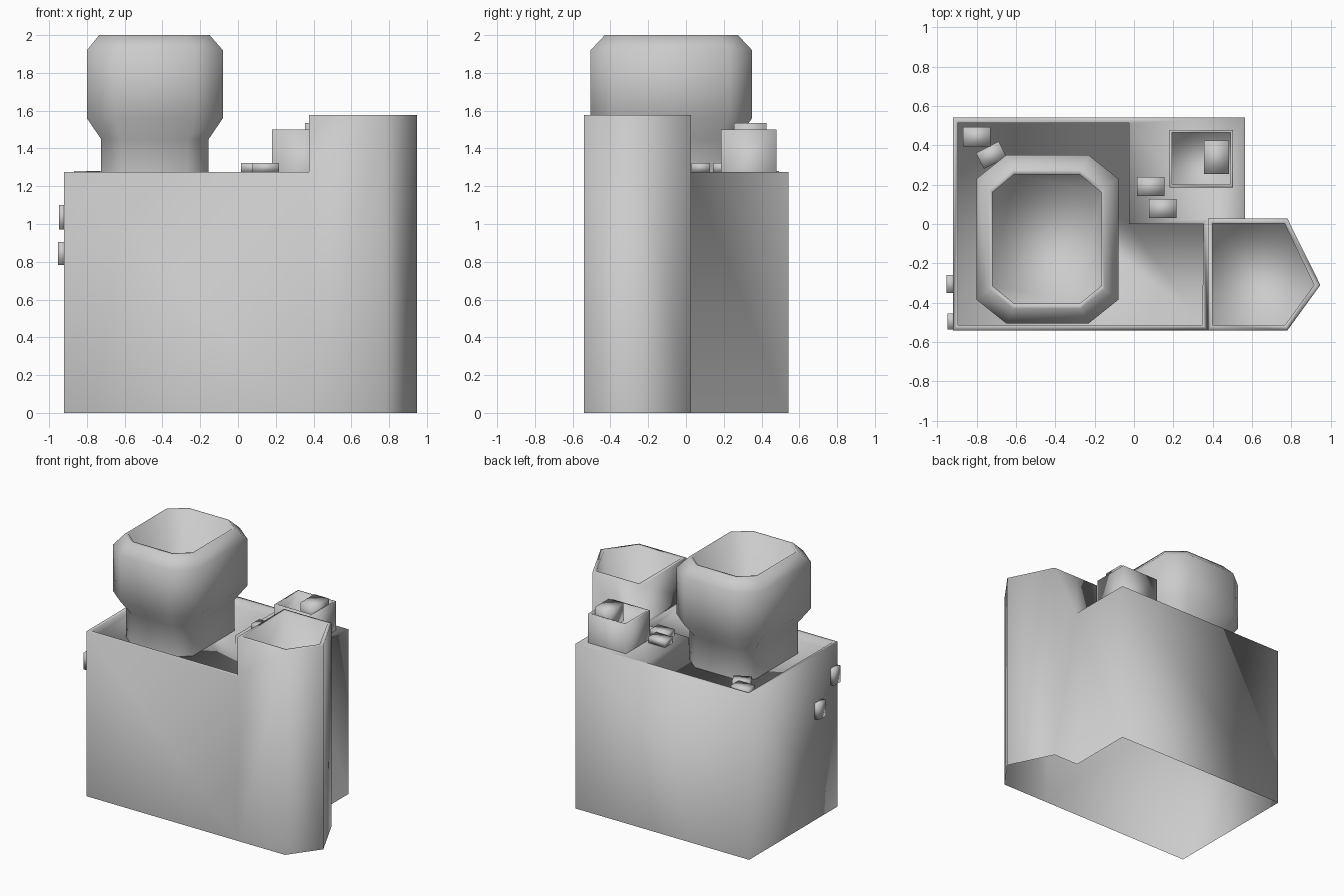
import bpy, bmesh, math
from mathutils import Matrix

if "Cube" in bpy.data.objects:
    bpy.data.objects.remove(bpy.data.objects["Cube"])


def finish(bm, name):
    bmesh.ops.remove_doubles(bm, verts=bm.verts[:], dist=1e-5)
    bmesh.ops.recalc_face_normals(bm, faces=bm.faces[:])
    for f in bm.faces:
        f.smooth = True
    mesh = bpy.data.meshes.new(name)
    bm.to_mesh(mesh)
    bm.free()
    ob = bpy.data.objects.new(name, mesh)
    bpy.context.collection.objects.link(ob)
    return ob


def ring(bm, pts, z):
    return [bm.verts.new((x, y, z)) for x, y in pts]


def skin(bm, a, b):
    n = len(a)
    for i in range(n):
        j = (i + 1) % n
        bm.faces.new((a[i], a[j], b[j], b[i]))


def sunk_top(bm, outer, inner, z, floor):
    """Flat rim between two outlines, then inner walls and a floor."""
    rim, lip, bed = ring(bm, outer, z), ring(bm, inner, z), ring(bm, inner, floor)
    edges = [bm.edges.new((r[i - 1], r[i])) for r in (rim, lip) for i in range(len(r))]
    bmesh.ops.triangle_fill(bm, use_beauty=True, edges=edges)
    skin(bm, lip, bed)
    bm.faces.new(bed)


def rect(x0, x1, y0, y1):
    return [(x0, y0), (x1, y0), (x1, y1), (x0, y1)]


def octagon(x0, x1, y0, y1, cx, cy):
    return [(x0 + cx, y0), (x1 - cx, y0), (x1, y0 + cy), (x1, y1 - cy),
            (x1 - cx, y1), (x0 + cx, y1), (x0, y1 - cy), (x0, y0 + cy)]


def box(name, x0, x1, y0, y1, z0, z1, turn=0):
    bm = bmesh.new()
    m = (Matrix.Translation(((x0 + x1) / 2, (y0 + y1) / 2, (z0 + z1) / 2))
         @ Matrix.Rotation(math.radians(turn), 4, 'Z')
         @ Matrix.Diagonal((x1 - x0, y1 - y0, z1 - z0, 1)))
    bmesh.ops.create_cube(bm, size=1, matrix=m)
    return finish(bm, name)


ROOF, FLOOR, TOWER = 1.275, 1.21, 1.578

# Main block and pointed corner tower, one open-bottomed shell
A, B, C, D = (-.92, -.54), (.375, -.54), (.78, -.54), (.947, -.31)
E, F, G, H, J = (.78, .027), (.565, .027), (.565, .542), (-.92, .542), (.375, .027)
bm = bmesh.new()
walls = [(A, B, 0, ROOF), (B, C, 0, TOWER), (C, D, 0, TOWER), (D, E, 0, TOWER),
         (E, F, 0, TOWER), (F, G, 0, ROOF), (G, H, 0, ROOF), (H, A, 0, ROOF),
         (F, J, ROOF, TOWER), (J, B, ROOF, TOWER)]
for p, q, z0, z1 in walls:
    # points at roof height on the tower walls keep the shell joined
    left = [z0] + ([ROOF] if p == B else []) + [z1]
    right = [z0] + ([ROOF] if q == F and z1 == TOWER else []) + [z1]
    pts = [(*q, z) for z in right] + [(*p, z) for z in reversed(left)]
    bm.faces.new([bm.verts.new(c) for c in pts])
sunk_top(bm, [A, B, J, F, G, H],
         [(-.895, -.512), (.347, -.512), (.353, 0), (-.025, 0), (-.025, .513), (-.895, .513)],
         ROOF, FLOOR)
sunk_top(bm, [B, C, D, E, F, J],
         [(.4, -.512), (.768, -.512), (.915, -.31), (.765, .002), (.4, .002)],
         TOWER, 1.1)
finish(bm, "main_block_with_tower")

# Large roof stack: octagonal sections from neck to rim, then down inside
sections = [
    (FLOOR, octagon(-.725, -.155, -.425, .27, .11, .09)),
    (1.45, octagon(-.725, -.155, -.425, .27, .11, .09)),
    (1.56, octagon(-.80, -.08, -.505, .35, .15, .12)),
    (1.92, octagon(-.80, -.08, -.505, .35, .15, .12)),
    (2.0, octagon(-.735, -.15, -.43, .275, .12, .10)),
    (2.0, octagon(-.718, -.167, -.405, .252, .11, .09)),
    (1.55, octagon(-.718, -.167, -.405, .252, .11, .09)),
]
bm = bmesh.new()
rings = [ring(bm, pts, z) for z, pts in sections]
for a, b in zip(rings, rings[1:]):
    skin(bm, a, b)
bm.faces.new(rings[-1])
finish(bm, "roof_stack")

# Open housing with a unit inside
bm = bmesh.new()
outer = rect(.18, .503, .185, .478)
skin(bm, ring(bm, outer, ROOF), ring(bm, outer, 1.5))
sunk_top(bm, outer, rect(.194, .49, .2, .464), 1.5, 1.4)
finish(bm, "roof_housing")
box("housing_unit", .355, .483, .255, .425, 1.4, 1.535)

# Small roof units: x0, x1, y0, y1, z0, z1, turn
units = [
    (-.868, -.728, .395, .492, FLOOR, 1.28, 0),
    (-.79, -.66, .305, .395, FLOOR, 1.277, 27),
    (.015, .155, .143, .238, ROOF, 1.322, 0),
    (.077, .217, .03, .127, ROOF, 1.322, 0),
]
for i, u in enumerate(units):
    box(f"roof_unit_{i + 1}", *u)

# Wall vents on the left side
box("wall_vent_upper", -.947, -.91, -.535, -.455, .972, 1.1)
box("wall_vent_lower", -.953, -.91, -.35, -.258, .783, .905)
